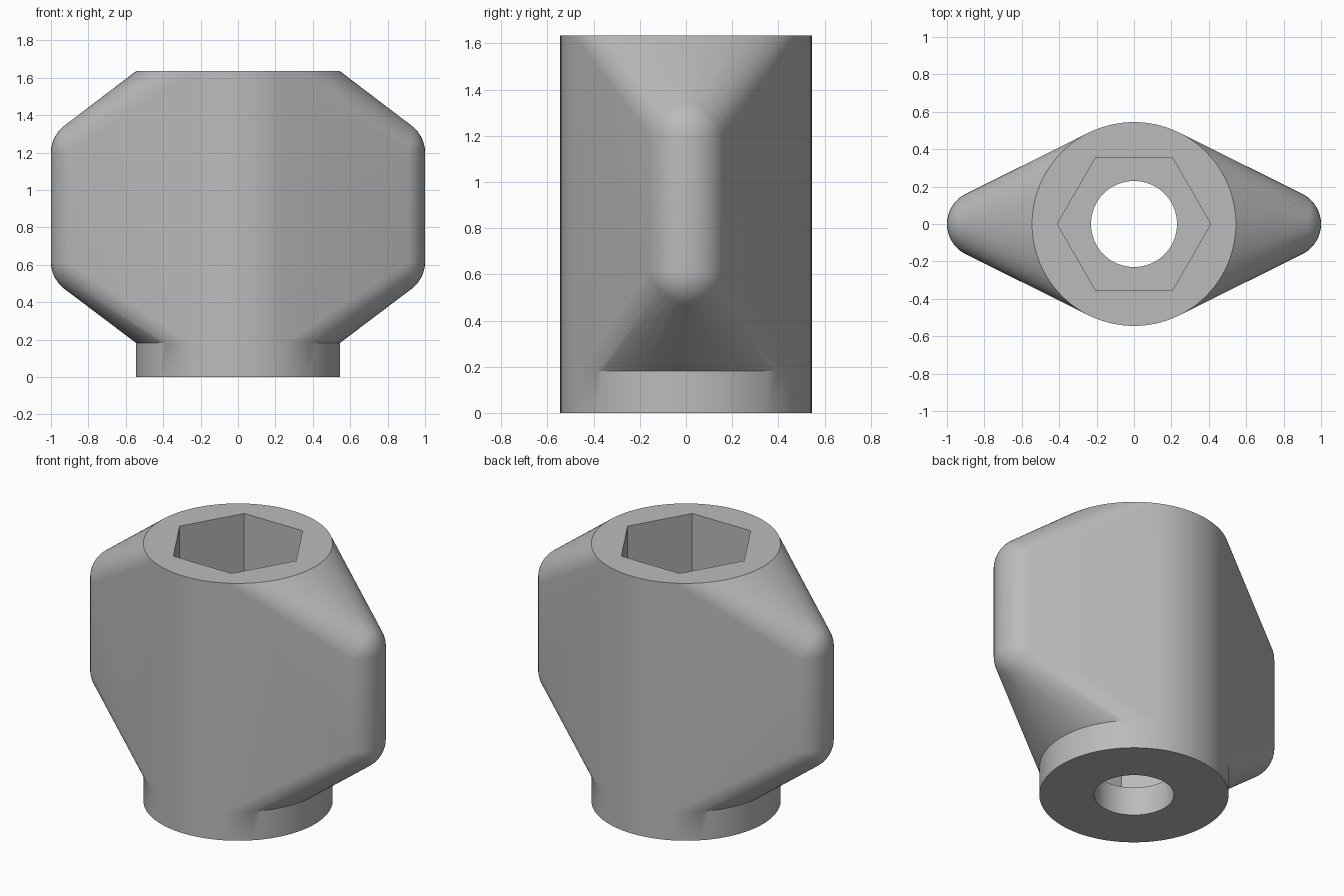
import bpy, bmesh, math
from mathutils import Matrix, Vector

cube = bpy.data.objects.get("Cube")
if cube:
    bpy.data.objects.remove(cube, do_unlink=True)

R, TOP, STEP = 0.545, 1.635, 0.182        # hub radius, full height, underside of wings
TIP_X, TIP_R = 0.82, 0.18                 # wing tip spheres
TIP_Z = (0.615, 1.2)
BORE_R, HEX_R = 0.23, 0.41

grey = bpy.data.materials.new("plain_grey")
grey.use_nodes = True
grey.diffuse_color = (0.5, 0.5, 0.5, 1)
grey.node_tree.nodes["Principled BSDF"].inputs["Base Color"].default_value = (0.5, 0.5, 0.5, 1)


def make_object(name, bm):
    mesh = bpy.data.meshes.new(name)
    bm.to_mesh(mesh)
    bm.free()
    mesh.materials.append(grey)
    obj = bpy.data.objects.new(name, mesh)
    bpy.context.collection.objects.link(obj)
    return obj


def prism(name, sides, radius, z0, z1):
    bm = bmesh.new()
    bmesh.ops.create_cone(bm, cap_ends=True, segments=sides, radius1=radius, radius2=radius,
                          depth=z1 - z0, matrix=Matrix.Translation((0, 0, (z0 + z1) / 2)))
    return make_object(name, bm)


# Winged body: hull around the hub rims and four wing tip spheres
bm = bmesh.new()
for z in (STEP, TOP):
    bmesh.ops.create_circle(bm, segments=96, radius=R, matrix=Matrix.Translation((0, 0, z)))
for x in (-TIP_X, TIP_X):
    for z in TIP_Z:
        bmesh.ops.create_uvsphere(bm, u_segments=48, v_segments=24, radius=TIP_R,
                                  matrix=Matrix.Translation((x, 0, z)))
points = [v.co.copy() for v in bm.verts]
bm.free()
bm = bmesh.new()
for p in points:
    bm.verts.new(p)
hull = bmesh.ops.convex_hull(bm, input=bm.verts[:])
bmesh.ops.delete(bm, geom=[v for v in bm.verts if not v.link_faces], context="VERTS")
bmesh.ops.dissolve_limit(bm, angle_limit=math.radians(0.1), verts=bm.verts[:], edges=bm.edges[:])

# Round foot: pull the underside of the hub down to the ground
bm.normal_update()
under = [f for f in bm.faces if f.normal.z < -0.999 and f.calc_center_median().z < STEP + 0.001]
foot = bmesh.ops.extrude_face_region(bm, geom=under)["geom"]
bmesh.ops.delete(bm, geom=[f for f in under if f.is_valid], context="FACES")
bmesh.ops.translate(bm, vec=Vector((0, 0, -STEP)),
                    verts=[g for g in foot if isinstance(g, bmesh.types.BMVert)])
bmesh.ops.recalc_face_normals(bm, faces=bm.faces[:])
body = make_object("winged_knob_body", bm)

# Hexagonal socket above a round through bore
cutters = [prism("hex_socket_cutter", 6, HEX_R, STEP, TOP + 0.2),
           prism("bore_cutter", 64, BORE_R, -0.2, STEP + 0.3)]
cutters[0].data.transform(Matrix.Rotation(math.radians(30), 4, "Z")
                          if abs(cutters[0].data.vertices[0].co.x) < 0.01 else Matrix())
for cutter in cutters:
    cutter.hide_render = True
    mod = body.modifiers.new(cutter.name, "BOOLEAN")
    mod.operation = "DIFFERENCE"
    mod.solver = "EXACT"
    mod.object = cutter

bpy.ops.object.select_all(action="DESELECT")
body.select_set(True)
bpy.context.view_layer.objects.active = body
for mod in list(body.modifiers):
    bpy.ops.object.modifier_apply(modifier=mod.name)
for cutter in cutters:
    bpy.data.objects.remove(cutter, do_unlink=True)

bpy.ops.object.shade_smooth_by_angle(angle=math.radians(30))
